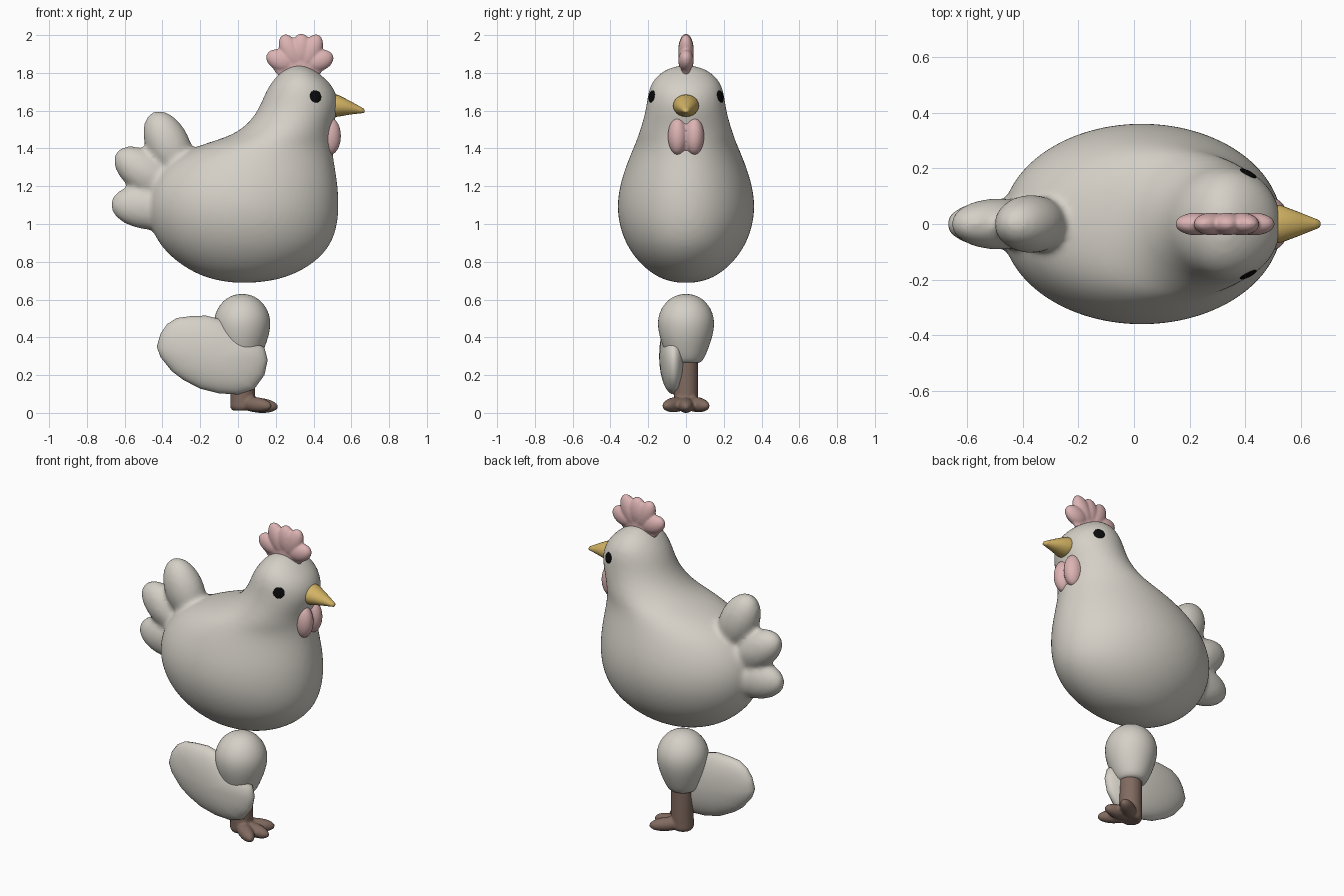
import bpy, bmesh, math
from mathutils import Matrix, Vector

if "Cube" in bpy.data.objects:
    bpy.data.objects.remove(bpy.data.objects["Cube"])


def material(name, rgb):
    m = bpy.data.materials.new(name)
    m.diffuse_color = (*rgb, 1)
    m.use_nodes = True
    m.node_tree.nodes["Principled BSDF"].inputs["Base Color"].default_value = m.diffuse_color
    return m


FEATHER = material("warm_white", (0.66, 0.63, 0.57))
PINK = material("pink", (0.72, 0.45, 0.45))
YELLOW = material("beak_yellow", (0.66, 0.46, 0.13))
BROWN = material("leg_brown", (0.22, 0.145, 0.115))
BLACK = material("eye_black", (0.003, 0.003, 0.003))


def finish(name, bm, mat):
    """Turn a bmesh into a smooth shaded object."""
    bmesh.ops.recalc_face_normals(bm, faces=bm.faces)
    me = bpy.data.meshes.new(name)
    bm.to_mesh(me)
    bm.free()
    me.materials.append(mat)
    for p in me.polygons:
        p.use_smooth = True
    ob = bpy.data.objects.new(name, me)
    bpy.context.collection.objects.link(ob)
    return ob


def skin(bm, rings):
    """Bridge equal rings of points and cap both ends."""
    loops = [[bm.verts.new(p) for p in r] for r in rings]
    n = len(loops[0])
    for a, b in zip(loops, loops[1:]):
        for i in range(n):
            j = (i + 1) % n
            bm.faces.new((a[i], a[j], b[j], b[i]))
    bm.faces.new(loops[0][::-1])
    bm.faces.new(loops[-1])


def loft(name, rows, mat, n=32):
    """Elliptical rings given as (z, back x, front x, half width)."""
    bm = bmesh.new()
    rings = []
    for z, xb, xf, hw in rows:
        rings.append([((xb + xf) / 2 + (xf - xb) / 2 * math.cos(t), hw * math.sin(t), z)
                      for t in (math.tau * i / n for i in range(n))])
    skin(bm, rings)
    return finish(name, bm, mat)


def ellipsoid(name, centre, radii, mat, elev=0, yaw=0):
    """Ellipsoid whose long x axis is raised by elev and turned by yaw degrees."""
    bm = bmesh.new()
    mtx = (Matrix.Translation(centre) @ Matrix.Rotation(math.radians(yaw), 4, 'Z')
           @ Matrix.Rotation(-math.radians(elev), 4, 'Y') @ Matrix.Diagonal((*radii, 1)))
    bmesh.ops.create_uvsphere(bm, u_segments=32, v_segments=20, radius=1, matrix=mtx)
    return finish(name, bm, mat)


def apply_modifiers(ob):
    bpy.ops.object.select_all(action='DESELECT')
    ob.select_set(True)
    bpy.context.view_layer.objects.active = ob
    bpy.ops.object.convert(target='MESH')


def subdivide(ob, levels=2):
    ob.modifiers.new("round", 'SUBSURF').levels = levels
    apply_modifiers(ob)
    return ob


def fuse(parts, voxel, smooth):
    """Melt overlapping parts into one soft surface."""
    bpy.ops.object.select_all(action='DESELECT')
    for p in parts:
        p.select_set(True)
    ob = parts[0]
    bpy.context.view_layer.objects.active = ob
    bpy.ops.object.join()
    rm = ob.modifiers.new("melt", 'REMESH')
    rm.mode = 'VOXEL'
    rm.voxel_size = voxel
    rm.use_smooth_shade = True
    sm = ob.modifiers.new("soften", 'SMOOTH')
    sm.factor = 0.5
    sm.iterations = smooth
    apply_modifiers(ob)
    return ob


# Body with neck and head
body = subdivide(loft("body", [
    (0.688, -0.02, 0.08, 0.04), (0.70, -0.10, 0.18, 0.10), (0.72, -0.18, 0.26, 0.15),
    (0.76, -0.265, 0.35, 0.21), (0.82, -0.35, 0.435, 0.27), (0.90, -0.425, 0.50, 0.322),
    (1.00, -0.47, 0.53, 0.357), (1.10, -0.485, 0.537, 0.367), (1.20, -0.465, 0.531, 0.353),
    (1.29, -0.41, 0.517, 0.325), (1.36, -0.33, 0.505, 0.298), (1.42, -0.20, 0.50, 0.272),
    (1.46, -0.055, 0.498, 0.257), (1.51, 0.03, 0.503, 0.24), (1.57, 0.085, 0.52, 0.222),
    (1.63, 0.118, 0.533, 0.21), (1.69, 0.142, 0.523, 0.202), (1.74, 0.17, 0.493, 0.187),
    (1.78, 0.202, 0.452, 0.158), (1.81, 0.235, 0.412, 0.12), (1.832, 0.275, 0.37, 0.07),
    (1.84, 0.305, 0.34, 0.025)], FEATHER))

# Three tail lobes melted into the body
tail = [ellipsoid("tail_lobe", (x, 0, z), r, FEATHER, elev) for x, z, r, elev in (
    (-0.37, 1.42, (0.19, 0.105, 0.115), 115),
    (-0.49, 1.27, (0.19, 0.092, 0.11), 145),
    (-0.47, 1.09, (0.205, 0.09, 0.12), 175))]
body = fuse([body] + tail, 0.015, 8)

# Comb: a fan of lobes around a flat core
comb = [ellipsoid("comb", (0.32, 0, 1.85), (0.14, 0.032, 0.10), PINK)]
for x, z, length, elev in ((0.225, 1.865, 0.08, 155), (0.28, 1.91, 0.10, 115),
                           (0.335, 1.92, 0.088, 90), (0.385, 1.91, 0.10, 65),
                           (0.43, 1.865, 0.078, 20)):
    comb.append(ellipsoid("comb_lobe", (x, 0, z), (length, 0.041, 0.055), PINK, elev))
fuse(comb, 0.007, 4)

# Wattle: paired lobes on the throat
wattle = [ellipsoid("wattle", (0.465, 0, 1.465), (0.053, 0.085, 0.10), PINK)]
for s in (-1, 1):
    wattle.append(ellipsoid("wattle_lobe", (0.485, s * 0.044, 1.465), (0.06, 0.052, 0.10), PINK))
fuse(wattle, 0.007, 3)

# Beak: tapered oval rings with a blunt tip
bm = bmesh.new()
skin(bm, [[(x, ry * math.cos(t), z + rz * math.sin(t))
           for t in (math.tau * i / 24 for i in range(24))]
          for x, z, ry, rz in ((0.46, 1.628, 0.072, 0.062), (0.53, 1.626, 0.067, 0.058),
                               (0.59, 1.616, 0.044, 0.037), (0.65, 1.603, 0.02, 0.017),
                               (0.667, 1.599, 0.013, 0.011), (0.671, 1.598, 0.004, 0.004))])
finish("beak", bm, YELLOW)

# Eyes: thin discs lying on the head
for side, s in (("left", 1), ("right", -1)):
    hit, pos, normal, _ = body.closest_point_on_mesh(Vector((0.415, s * 0.19, 1.677)))
    eye = ellipsoid(side + "_eye", (0, 0, 0), (0.033, 0.033, 0.007), BLACK)
    eye.data.transform(Matrix.Translation(pos) @ normal.to_track_quat('Z', 'Y').to_matrix().to_4x4())

# Drumstick
subdivide(loft("drumstick", [
    (0.262, -0.03, 0.07, 0.05), (0.265, -0.055, 0.097, 0.077), (0.285, -0.075, 0.115, 0.096),
    (0.34, -0.098, 0.14, 0.119), (0.40, -0.118, 0.162, 0.14), (0.45, -0.128, 0.172, 0.15),
    (0.50, -0.129, 0.173, 0.151), (0.55, -0.112, 0.156, 0.134), (0.59, -0.082, 0.126, 0.104),
    (0.617, -0.045, 0.089, 0.067), (0.63, 0.0, 0.044, 0.022)], FEATHER, 24), 1)

# Shank and three splayed toes
foot = [loft("foot", [(0.012, -0.03, 0.07, 0.05), (0.03, -0.042, 0.088, 0.062),
                      (0.10, -0.04, 0.09, 0.064), (0.30, -0.04, 0.09, 0.064)], BROWN, 24)]
for yaw, x, y, length in ((0, 0.11, 0, 0.103), (36, 0.09, 0.055, 0.105), (-36, 0.09, -0.055, 0.105)):
    foot.append(ellipsoid("toe", (x, y, 0.044 if yaw else 0.04), (length, 0.042, 0.04),
                          BROWN, -5, yaw))
foot = fuse(foot, 0.008, 3)
foot.data.transform(Matrix.Translation((0, 0, -min(v.co.z for v in foot.data.vertices))))

# Wing: domed leaf shape built from shrinking outlines
outline = [(-0.43, 0.35), (-0.41, 0.42), (-0.375, 0.47), (-0.325, 0.502), (-0.25, 0.512),
           (-0.17, 0.515), (-0.09, 0.495), (0.0, 0.44), (0.08, 0.385), (0.14, 0.345),
           (0.157, 0.28), (0.14, 0.20), (0.085, 0.125), (0.0, 0.098), (-0.10, 0.103),
           (-0.20, 0.128), (-0.29, 0.175), (-0.35, 0.22), (-0.41, 0.295)]
cx, cz = -0.12, 0.30
bm = bmesh.new()
rings = []
for k in range(17):
    a = math.radians(-86 + 172 * k / 16)
    rings.append([(cx + (x - cx) * math.cos(a), -0.065 + 0.077 * math.sin(a),
                   cz + (z - cz) * math.cos(a)) for x, z in outline])
skin(bm, rings)
finish("wing", bm, FEATHER)
